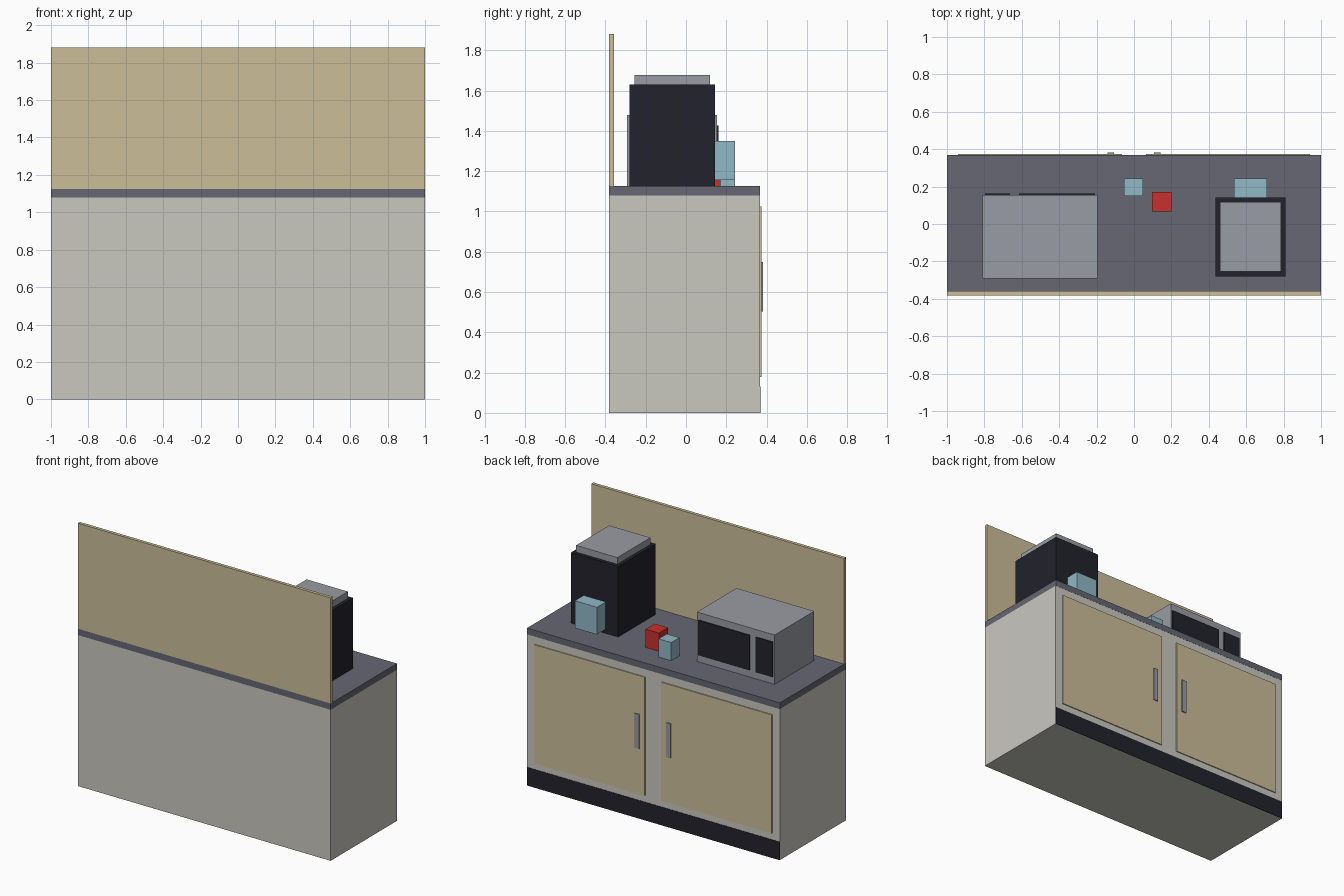
import bpy

if "Cube" in bpy.data.objects:
    bpy.data.objects.remove(bpy.data.objects["Cube"], do_unlink=True)


def material(name, rgb):
    """Flat material from 0-255 sRGB, stored as linear values."""
    lin = [((c / 255 + 0.055) / 1.055) ** 2.4 for c in rgb] + [1.0]
    m = bpy.data.materials.new(name)
    m.use_nodes = True
    m.diffuse_color = lin
    bsdf = next(n for n in m.node_tree.nodes if n.type == 'BSDF_PRINCIPLED')
    bsdf.inputs["Base Color"].default_value = lin
    return m


CABINET = material("warm_grey_paint", (201, 200, 192))
WOOD = material("pale_wood", (203, 190, 153))
STONE = material("slate_counter", (102, 103, 115))
BLACK = material("black_plastic", (34, 34, 44))
METAL = material("brushed_metal", (153, 156, 164))
GLASS = material("pale_blue", (145, 184, 198))
RED = material("red_ceramic", (198, 50, 45))


def box(name, mat, x, y, z):
    """Box from (min, max) pairs on each axis."""
    bpy.ops.mesh.primitive_cube_add(size=1, location=[(a + b) / 2 for a, b in (x, y, z)])
    ob = bpy.context.object
    ob.name = name
    ob.scale = [b - a for a, b in (x, y, z)]
    bpy.ops.object.transform_apply(location=False, rotation=False, scale=True)
    ob.data.materials.append(mat)
    return ob


BACK, FACE, TOP = -0.381, 0.367, 1.125

# Cabinet, kick plate, counter and splash panel
box("cabinet_body", CABINET, (-1, 1), (BACK, FACE), (0, 1.08))
box("kick_plate", BLACK, (-1, 1), (FACE, FACE + 0.003), (0, 0.13))
box("countertop", STONE, (-1, 1), (BACK, FACE + 0.001), (1.08, TOP))
box("splash_panel", WOOD, (-1, 1), (BACK, -0.358), (TOP, 1.88))

# Pair of doors with handles
for side, s in (("left", 1), ("right", -1)):
    box(side + "_door", WOOD, sorted((s * 0.065, s * 0.94)), (FACE, 0.374), (0.178, 1.025))
    box(side + "_handle", METAL, sorted((s * 0.107, s * 0.143)), (0.374, 0.381), (0.503, 0.75))

# Coffee machine with lid and water tank
box("coffee_machine_body", BLACK, (0.437, 0.81), (-0.281, 0.143), (TOP, 1.63))
box("coffee_machine_lid", METAL, (0.46, 0.787), (-0.255, 0.118), (1.63, 1.678))
box("coffee_machine_tank", GLASS, (0.535, 0.71), (0.143, 0.243), (1.155, 1.35))

# Microwave with window and control panel
box("microwave_body", METAL, (-0.81, -0.195), (-0.292, 0.155), (TOP, 1.478))
box("microwave_window", BLACK, (-0.615, -0.208), (0.155, 0.162), (1.175, 1.426))
box("microwave_controls", BLACK, (-0.797, -0.663), (0.155, 0.162), (1.175, 1.426))

# Mug and tumbler on the counter
box("red_mug", RED, (0.095, 0.2), (0.067, 0.17), (TOP, 1.255))
box("blue_tumbler", GLASS, (-0.053, 0.047), (0.15, 0.243), (TOP, 1.255))
